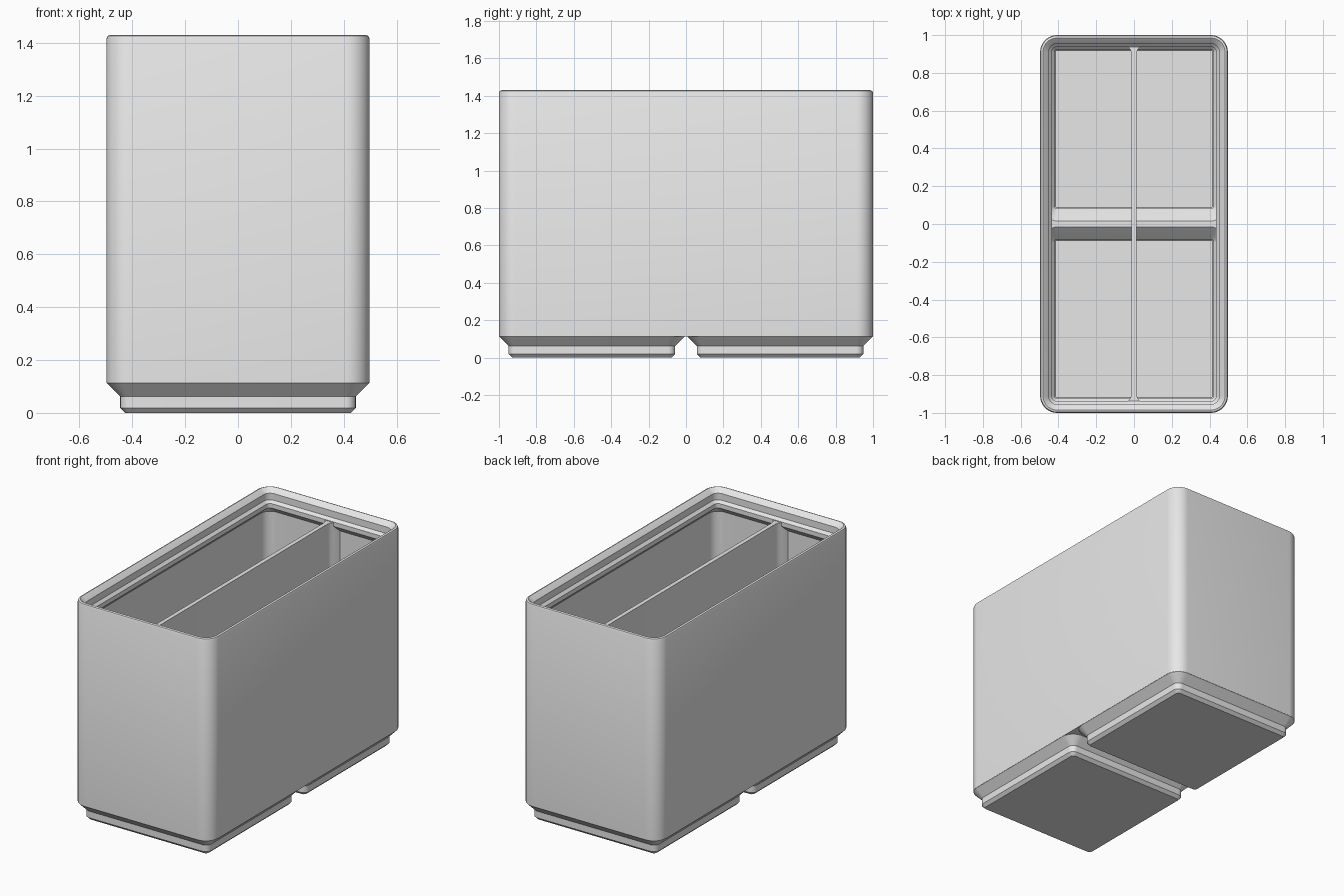
import bpy, bmesh, math

cube = bpy.data.objects.get("Cube")
if cube:
    bpy.data.objects.remove(cube, do_unlink=True)

# Material
grey = bpy.data.materials.new("light_grey")
grey.use_nodes = True
grey.diffuse_color = (0.8, 0.8, 0.8, 1)
grey.node_tree.nodes["Principled BSDF"].inputs["Base Color"].default_value = (0.8, 0.8, 0.8, 1)

HALF_X, HALF_Y, RADIUS = 0.497, 1.0, 0.09
HEIGHT, BASE, PITCH = 1.43, 0.114, 0.503
SEGMENTS = 10


def rounded_rect(x0, x1, y0, y1, r):
    """Points of a rounded rectangle, counter-clockwise."""
    points = []
    corners = [(x1 - r, y1 - r), (x0 + r, y1 - r), (x0 + r, y0 + r), (x1 - r, y0 + r)]
    for quarter, (cx, cy) in enumerate(corners):
        for i in range(SEGMENTS + 1):
            a = (quarter + i / SEGMENTS) * math.pi / 2
            points.append((cx + r * math.cos(a), cy + r * math.sin(a)))
    return points


def finish(bm, name):
    bmesh.ops.recalc_face_normals(bm, faces=bm.faces)
    mesh = bpy.data.meshes.new(name)
    bm.to_mesh(mesh)
    bm.free()
    mesh.materials.append(grey)
    obj = bpy.data.objects.new(name, mesh)
    bpy.context.collection.objects.link(obj)
    return obj


def loft(name, rings):
    """Closed solid through a stack of (z, outline points)."""
    bm = bmesh.new()
    loops = [[bm.verts.new((x, y, z)) for x, y in pts] for z, pts in rings]
    for low, high in zip(loops, loops[1:]):
        for i in range(len(low)):
            j = (i + 1) % len(low)
            bm.faces.new((low[i], low[j], high[j], high[i]))
    bm.faces.new(loops[0][::-1])
    bm.faces.new(loops[-1])
    return finish(bm, name)


def body_rings(profile):
    """Rings inset from the full outline, from (inset, z) pairs."""
    return [(z, rounded_rect(-HALF_X + d, HALF_X - d, -HALF_Y + d, HALF_Y - d, RADIUS - d))
            for d, z in profile]


def foot_rings(profile, side):
    """Rings around one foot, from (outer inset, inset next to the centre, z)."""
    rings = []
    for d, inner, z in profile:
        near, far = PITCH - HALF_X + inner, HALF_Y - d
        y0, y1 = (near, far) if side > 0 else (-far, -near)
        rings.append((z, rounded_rect(-HALF_X + d, HALF_X - d, y0, y1, RADIUS - d)))
    return rings


def combine(target, other, operation, keep=False):
    mod = target.modifiers.new("combine", 'BOOLEAN')
    mod.operation, mod.solver, mod.object = operation, 'EXACT', other
    bpy.context.view_layer.objects.active = target
    bpy.ops.object.modifier_apply(modifier=mod.name)
    if not keep:
        bpy.data.objects.remove(other, do_unlink=True)


# Outer shell with a rounded rim
bin_shell = loft("bin_shell", body_rings([
    (0, BASE), (0, 1.416), (0.0042, 1.4258), (0.0144, HEIGHT)]))

# Inner cavity with the stepped stacking lip
cavity = loft("cavity_cutter", body_rings([
    (0.023, 0.137), (0.023, 1.273), (0.0623, 1.3126), (0.0623, 1.3413),
    (0.0455, 1.358), (0.0455, 1.4012), (0.0205, 1.4262), (0.015, HEIGHT), (0.015, 1.46)]))

# Two stepped feet and their hollow insides
foot_outside = [(0.0706, 0), (0.0515, 0.019), (0.0515, 0.062), (0.001, 0.113), (0.001, 0.125)]
foot_inside = [(0.0805, 0.0805, 0.023), (0.075, 0.075, 0.0285), (0.075, 0.075, 0.0715),
               (0.024, 0.024, 0.1235), (0.024, 0.0095, 0.137), (0.028, 0.014, 0.2)]
for side in (-1, 1):
    foot = loft("foot", foot_rings([(d, d, z) for d, z in foot_outside], side))
    combine(bin_shell, foot, 'UNION')
    hollow = loft("foot_hollow", foot_rings(foot_inside, side))
    combine(cavity, hollow, 'UNION')
combine(bin_shell, cavity, 'DIFFERENCE', keep=True)

# Lengthwise divider, flared where it meets the end walls
flare = [(0.0135, 0.9), (0.018, 0.92), (0.031, 0.938), (0.05, 0.977), (0.05, 0.99)]
right_side = [(x, -y) for x, y in flare[::-1]] + flare
outline = right_side + [(-x, -y) for x, y in right_side]
divider = loft("divider", [(0.01, outline), (1.337, outline)])
combine(divider, cavity, 'INTERSECT')

# Smooth shading with sharp edges
for obj in (bin_shell, divider):
    bpy.ops.object.select_all(action='DESELECT')
    obj.select_set(True)
    bpy.context.view_layer.objects.active = obj
    bpy.ops.object.shade_smooth_by_angle(angle=math.radians(25))
